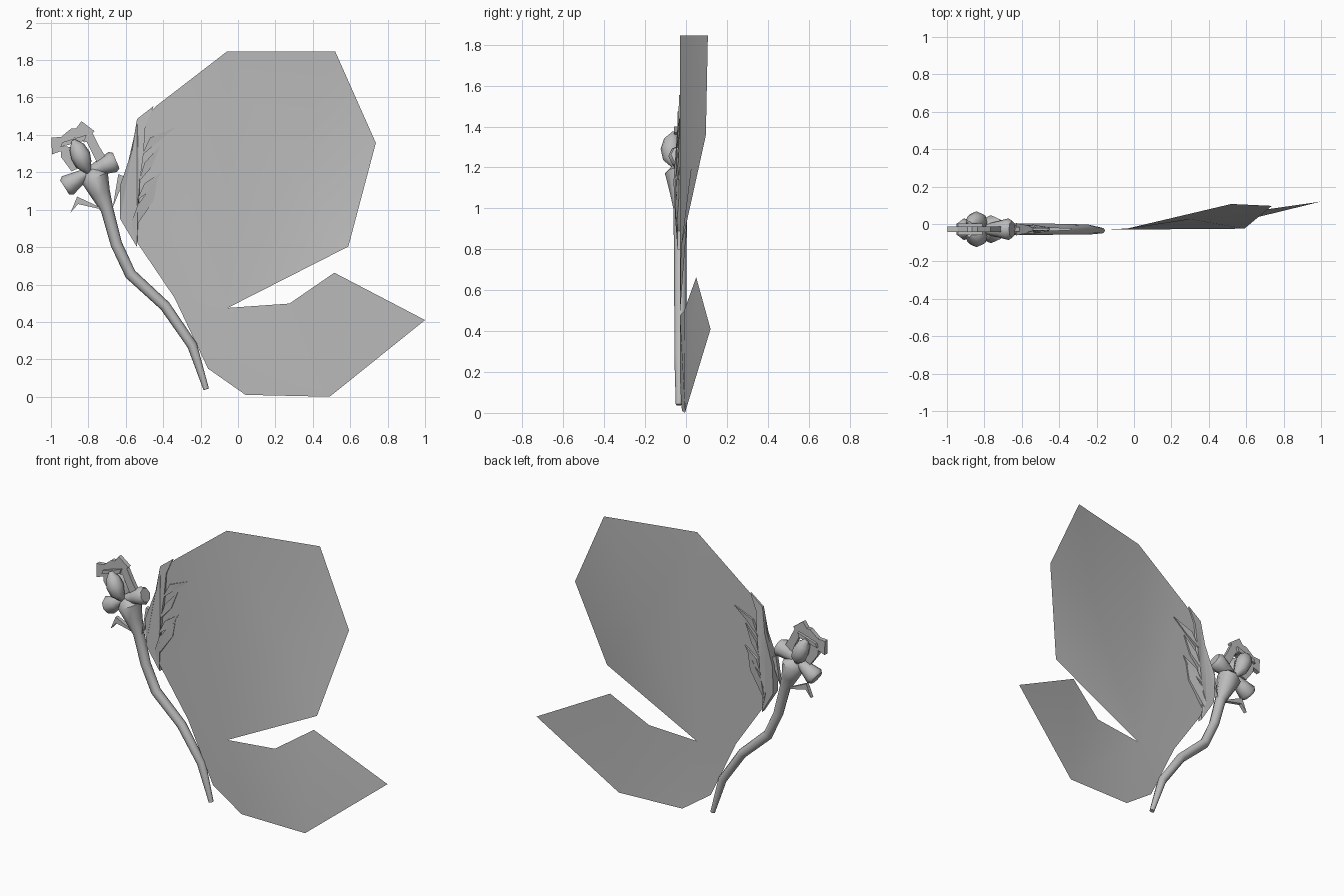
import bpy, bmesh, math
from mathutils import Vector

if "Cube" in bpy.data.objects:
    bpy.data.objects.remove(bpy.data.objects["Cube"])

MID = -0.028  # depth of the plant's symmetry plane
grey = bpy.data.materials.new("plain grey")
grey.diffuse_color = (0.5, 0.5, 0.5, 1)
grey.use_nodes = True
grey.node_tree.nodes["Principled BSDF"].inputs["Base Color"].default_value = grey.diffuse_color


def finish(name, bm, smooth=40):
    bmesh.ops.recalc_face_normals(bm, faces=bm.faces)
    me = bpy.data.meshes.new(name)
    bm.to_mesh(me)
    bm.free()
    me.materials.append(grey)
    ob = bpy.data.objects.new(name, me)
    bpy.context.collection.objects.link(ob)
    bpy.ops.object.select_all(action='DESELECT')
    ob.select_set(True)
    bpy.context.view_layer.objects.active = ob
    bpy.ops.object.shade_smooth_by_angle(angle=math.radians(smooth))
    return ob


def tube(name, path, sides=8):
    """Sweep a round section along points (x, y, z, radius)."""
    bm = bmesh.new()
    pts = [Vector(p[:3]) for p in path]
    rings = []
    for i, p in enumerate(pts):
        t = (pts[min(i + 1, len(pts) - 1)] - pts[max(i - 1, 0)]).normalized()
        u = Vector((0, 1, 0))
        u = (u - t * u.dot(t)).normalized()
        w = t.cross(u)
        r = path[i][3]
        rings.append([bm.verts.new(p + r * (u * math.cos(a) + w * math.sin(a)))
                      for a in (math.tau * k / sides for k in range(sides))])
    for a, b in zip(rings, rings[1:]):
        for k in range(sides):
            j = (k + 1) % sides
            bm.faces.new((a[k], a[j], b[j], b[k]))
    bm.faces.new(rings[0])
    bm.faces.new(rings[-1])
    return finish(name, bm, 50)


def plate(name, outline, half):
    """Flat x-z outline with thickness 2 * half(x, z) and closed rim."""
    bm = bmesh.new()
    layers = [[bm.verts.new((x, MID + s * half(x, z), z)) for x, z in outline] for s in (-1, 1)]
    n = len(outline)
    caps = [bm.faces.new(l) for l in layers]
    for i in range(n):
        j = (i + 1) % n
        bm.faces.new((layers[0][i], layers[0][j], layers[1][j], layers[1][i]))
    bmesh.ops.triangulate(bm, faces=caps)
    return finish(name, bm, 30)


# Big thin blossom sheet: flat on the left, bent backwards on the right
P = [(-.06, -.03, 1.845), (.52, .107, 1.845), (.737, .097, 1.357), (.59, -.025, .803),
     (-.055, -.03, .475), (.275, -.01, .498), (.515, .05, .663), (1.0, .12, .41),
     (.49, -.005, .0), (.04, -.02, .01), (-.16, -.03, .15), (-.21, -.03, .255),
     (-.34, -.03, .53), (-.54, -.03, .825), (-.61, -.03, .97), (-.6, -.03, 1.2),
     (-.54, -.03, 1.46), (-.43, -.03, 1.56), (.3, .025, 1.2)]
F = [(0, 1, 18), (1, 2, 18), (2, 3, 18), (3, 4, 18), (4, 0, 18),
     (5, 6, 8), (6, 7, 8), (4, 5, 8), (4, 8, 9), (4, 9, 10),
     (0, 4, 10, 11, 12, 13, 14, 15, 16, 17)]
bm = bmesh.new()
vs = [bm.verts.new(p) for p in P]
for f in F:
    bm.faces.new([vs[i] for i in f])
finish("blossom_sheet", bm, 60)


# Collar gripping the sheet's left edge, with thin pointed blades
def taper(x, z):
    edge = .033 - (x + .58) * .2
    ends = .036 - abs(z - 1.1) * .075
    return max(.005, min(.033, edge, ends))


plate("collar_body", [(-.54, .80), (-.63, .95), (-.63, 1.13), (-.565, 1.32), (-.54, 1.485),
                      (-.45, 1.555), (-.495, 1.45), (-.505, 1.30), (-.525, 1.15), (-.535, 1.03),
                      (-.57, .93)], taper)
blades = [((-.515, 1.29), (-.47, 1.385), (-.335, 1.44), (-.43, 1.36)),
          ((-.53, 1.15), (-.50, 1.25), (-.415, 1.345), (-.46, 1.23)),
          ((-.54, 1.05), (-.50, 1.14), (-.41, 1.20), (-.46, 1.11)),
          ((-.57, .90), (-.535, 1.03), (-.42, 1.17), (-.31, 1.08), (-.46, 1.00))]
blades[3] = ((-.56, .89), (-.54, 1.02), (-.43, 1.17), (-.45, 1.05))
for i, b in enumerate(blades):
    plate("collar_blade_%d" % (i + 1), b, taper)

# Stem widening into the flower cup
tube("stem", [(-.17, -.035, .04, .015), (-.245, -.03, .275, .027), (-.39, -.028, .485, .029),
              (-.575, MID, .655, .031), (-.65, MID, .815, .031), (-.70, MID, 1.0, .034),
              (-.735, MID, 1.085, .053), (-.765, MID, 1.17, .075), (-.79, MID, 1.21, .035)])

# Flared, rounded sepals on both sides of the cup
for name, x, z in (("left", -.91, 1.13), ("right", -.67, 1.255)):
    c = Vector((-.80, MID, 1.20))
    e = Vector((x, MID, z))
    tip = e + (e - c).normalized() * .02
    tube("sepal_" + name, [(*c, .025), (*c.lerp(e, .6), .045), (*e, .058), (*tip, .045)])

# Egg-shaped buds, front and back
for s, name in ((-1, "front"), (1, "back")):
    tube("bud_" + name, [(-.80, MID + s * .02, 1.20, .015), (-.825, MID + s * .04, 1.245, .045),
                         (-.842, MID + s * .043, 1.29, .053), (-.862, MID + s * .038, 1.335, .042),
                         (-.88, MID + s * .03, 1.37, .012)])

# Arched ribbon petals with curled tips
petals = {
    "left_petal": [(-.89, 1.205), (-.945, 1.28), (-.95, 1.34), (-.89, 1.335), (-.885, 1.295),
                   (-.845, 1.225)],
    "left_petal_tip": [(-.997, 1.385), (-.938, 1.39), (-.93, 1.32), (-.995, 1.295)],
    "petal_arch_top": [(-.945, 1.345), (-.945, 1.39), (-.89, 1.435), (-.85, 1.435), (-.78, 1.375),
                       (-.82, 1.36), (-.87, 1.385)],
    "right_petal_tip": [(-.865, 1.435), (-.837, 1.473), (-.767, 1.42), (-.80, 1.388)],
    "right_petal": [(-.82, 1.385), (-.783, 1.42), (-.74, 1.335), (-.70, 1.27), (-.75, 1.245)]}
for name, outline in petals.items():
    plate(name, outline, lambda x, z: .014)
plate("petal_crossbar", [(-.95, 1.335), (-.94, 1.36), (-.81, 1.40), (-.82, 1.37)],
      lambda x, z: .03)

# Small leaves below the cup
plate("leaf_left", [(-.895, .985), (-.86, 1.07), (-.70, .995), (-.855, 1.03)], lambda x, z: .012)
plate("leaf_right", [(-.67, 1.01), (-.64, 1.19), (-.59, 1.17), (-.625, 1.12)], lambda x, z: .012)
